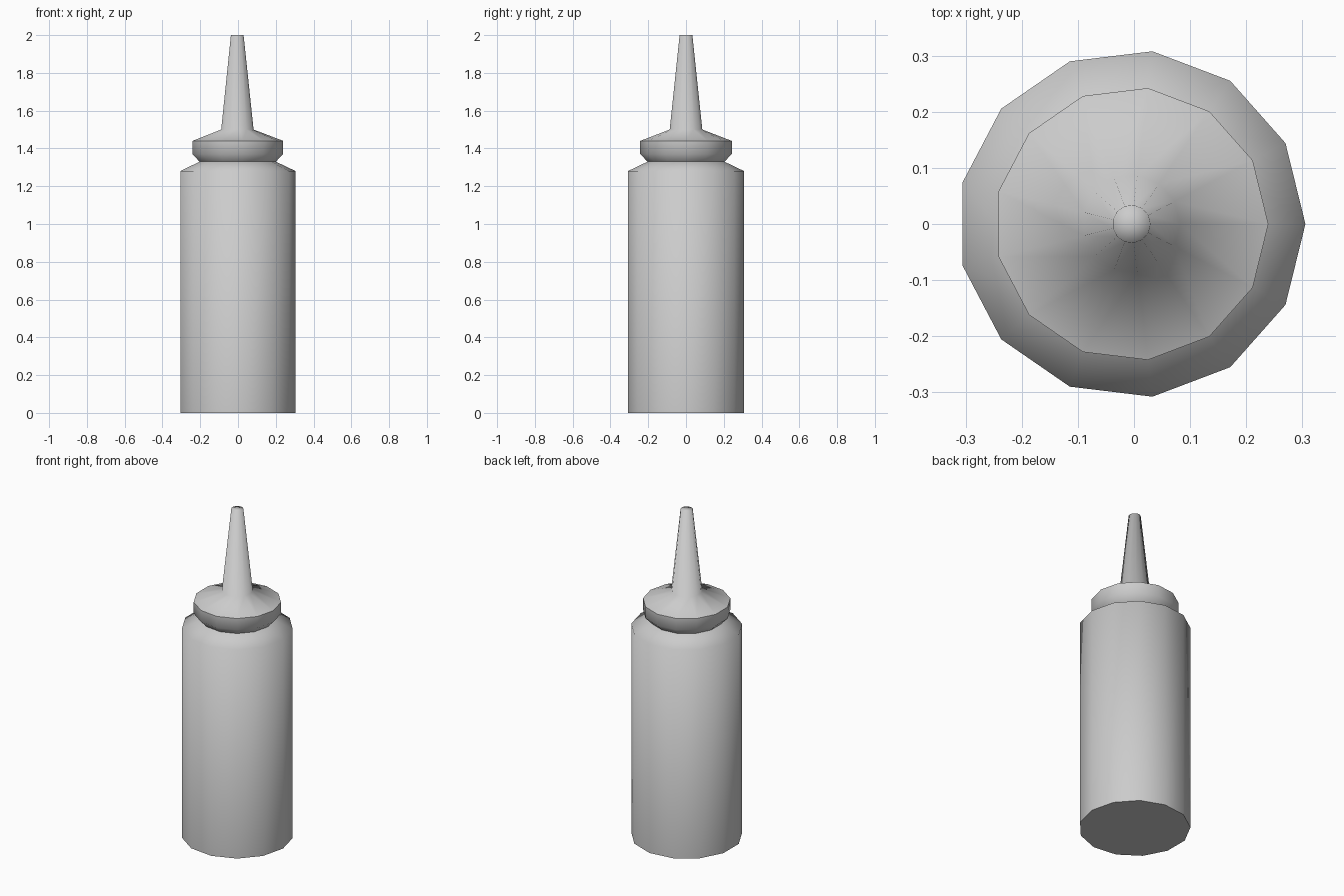
import bpy, bmesh
from math import pi, sin, cos

if "Cube" in bpy.data.objects:
    bpy.data.objects.remove(bpy.data.objects["Cube"])

SIDES = 13
CX = -0.0045  # odd-sided ring is shifted so its bounds are centred


def lathe(name, profile, cap_bottom=False, cap_top=False, sharp=()):
    """Revolve (radius, z) points; rings listed in sharp keep hard edges."""
    bm = bmesh.new()
    rings = []
    for r, z in profile:
        rings.append([bm.verts.new((CX + r * cos(2 * pi * i / SIDES),
                                    r * sin(2 * pi * i / SIDES), z))
                      for i in range(SIDES)])
    for a, b in zip(rings, rings[1:]):
        for i in range(SIDES):
            j = (i + 1) % SIDES
            bm.faces.new((a[i], a[j], b[j], b[i]))
    if cap_bottom:
        bm.faces.new(rings[0][::-1])
    if cap_top:
        tip = bm.verts.new((CX, 0, profile[-1][1]))
        for i in range(SIDES):
            bm.faces.new((rings[-1][i], rings[-1][(i + 1) % SIDES], tip))
    for f in bm.faces:
        f.smooth = True
    for k in sharp:
        for i in range(SIDES):
            bm.edges.get((rings[k][i], rings[k][(i + 1) % SIDES])).smooth = False
    mesh = bpy.data.meshes.new(name)
    bm.to_mesh(mesh)
    bm.free()
    obj = bpy.data.objects.new(name, mesh)
    bpy.context.collection.objects.link(obj)
    return obj


# Bottle with sloped shoulder
lathe("bottle_body", [(0.31, 0), (0.31, 1.28), (0.205, 1.33)],
      cap_bottom=True, sharp=(0,))

# Screw cap with tapered nozzle
lathe("nozzle_cap", [(0.205, 1.33), (0.244, 1.37), (0.244, 1.44),
                     (0.087, 1.50), (0.034, 2.0)],
      cap_top=True, sharp=(2,))
